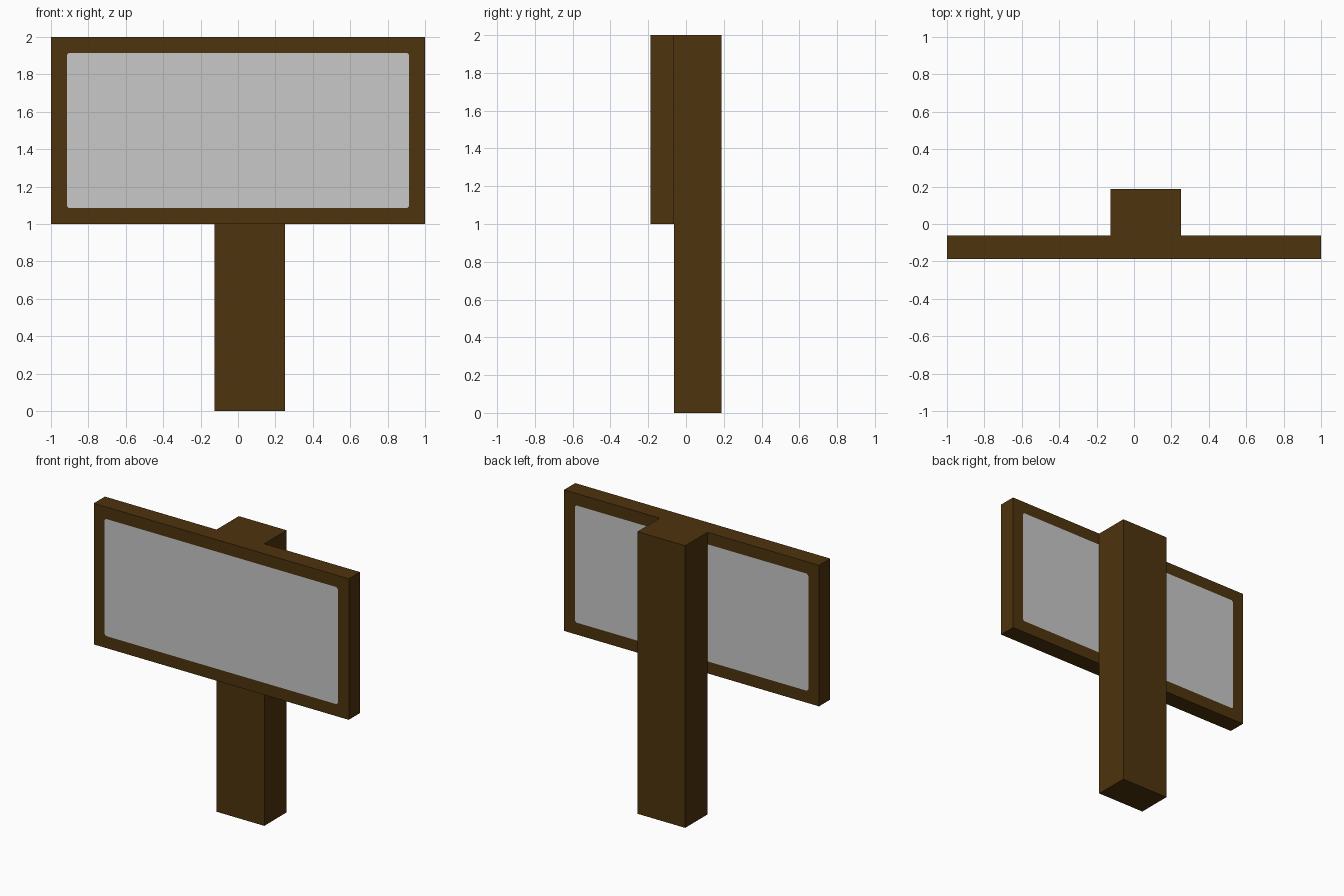
import bpy, bmesh

if "Cube" in bpy.data.objects:
    bpy.data.objects.remove(bpy.data.objects["Cube"])


def material(name, color):
    m = bpy.data.materials.new(name)
    m.diffuse_color = (*color, 1)
    m.use_nodes = True
    m.node_tree.nodes["Principled BSDF"].inputs["Base Color"].default_value = m.diffuse_color
    return m


WOOD = material("dark_wood", (0.076, 0.033, 0.0044))
GREY = material("light_grey", (0.578, 0.578, 0.578))


def box(name, lo, hi, mats, detail=None):
    bm = bmesh.new()
    bmesh.ops.create_cube(bm, size=1)
    for v in bm.verts:
        v.co = [(a + b) / 2 + c * (b - a) for a, b, c in zip(lo, hi, v.co)]
    if detail:
        detail(bm)
    mesh = bpy.data.meshes.new(name)
    bm.to_mesh(mesh)
    bm.free()
    for m in mats:
        mesh.materials.append(m)
    ob = bpy.data.objects.new(name, mesh)
    bpy.context.collection.objects.link(ob)
    return ob


# Grey panels set flush into front and back, with clipped corners
def grey_panels(bm):
    bm.normal_update()
    panels = [f for f in bm.faces if abs(f.normal.y) > 0.9]
    bmesh.ops.inset_individual(bm, faces=panels, thickness=0.12)
    corners = list({v for f in panels for v in f.verts})
    bmesh.ops.bevel(bm, geom=corners, offset=0.012, segments=1,
                    affect='VERTICES')
    bm.normal_update()
    for f in bm.faces:
        if abs(f.normal.y) > 0.9 and f.calc_area() > 1:
            f.material_index = 1


# Sign board
box("sign_board", (-1, -0.1875, 1), (1, -0.0625, 2), [WOOD, GREY], grey_panels)

# Square post behind the board, slightly off centre
box("post", (-0.125, -0.0625, 0), (0.25, 0.1875, 2), [WOOD])
